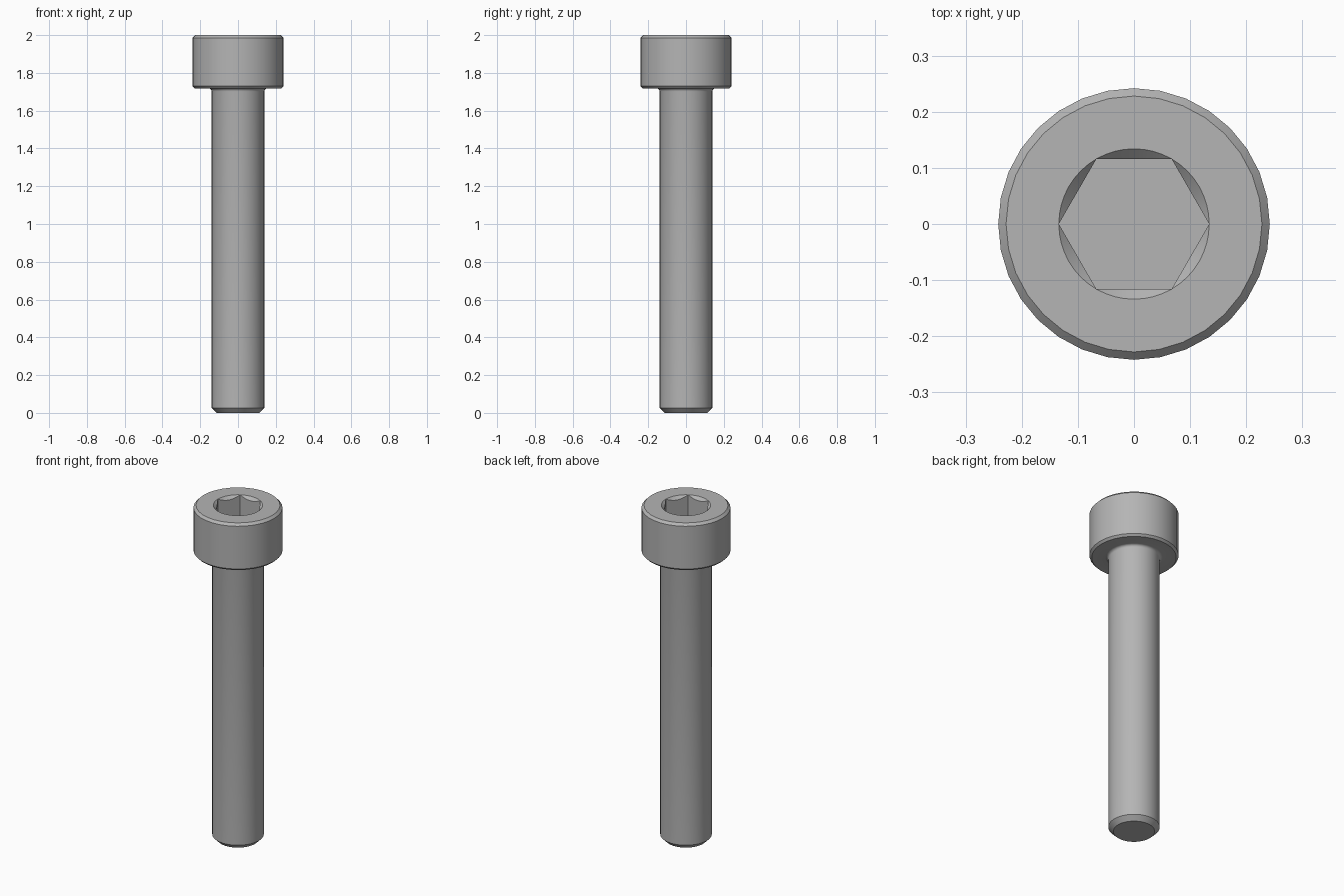
import bpy, bmesh, math

if "Cube" in bpy.data.objects:
    bpy.data.objects.remove(bpy.data.objects["Cube"])

SIDES, SOCKET_SIDES = 32, 48
TOP, HEAD_BASE = 2.0, 1.718
HEAD_R, SHANK_R, FILLET = 0.242, 0.14, 0.016
SOCKET_R, SOCKET_DEPTH = 0.134, 0.14

steel = bpy.data.materials.new("grey steel")
steel.use_nodes = True
colour = (0.46, 0.46, 0.46, 1)
steel.diffuse_color = colour
steel.node_tree.nodes["Principled BSDF"].inputs["Base Color"].default_value = colour

bm = bmesh.new()


def ring(count, shape):
    """Closed loop of vertices; shape(angle) gives radius and height."""
    verts = []
    for i in range(count):
        a = 2 * math.pi * i / count
        r, z = shape(a)
        verts.append(bm.verts.new((r * math.cos(a), r * math.sin(a), z)))
    return verts


def skin(rings):
    for low, high in zip(rings, rings[1:]):
        n = len(low)
        for i in range(n):
            j = (i + 1) % n
            bm.faces.new((low[i], low[j], high[j], high[i]))


# Turned profile: chamfered tip, shank, fillet, chamfered head
profile = [(0.113, 0), (SHANK_R, 0.027)]
for k in range(5):
    t = math.pi / 2 * k / 4
    profile.append((SHANK_R + FILLET * (1 - math.cos(t)),
                    HEAD_BASE - FILLET * (1 - math.sin(t))))
profile += [(0.23, HEAD_BASE), (HEAD_R, HEAD_BASE + 0.012),
            (HEAD_R, TOP - 0.014), (0.228, TOP)]
body = [ring(SIDES, lambda a, p=p: p) for p in profile]
skin(body)
bm.faces.new(body[0])


# Hexagonal socket with a conical countersink that scallops its walls
def hex_radius(a):
    return SOCKET_R * math.cos(math.pi / 6) / math.cos(a % (math.pi / 3) - math.pi / 6)


mouth = ring(SOCKET_SIDES, lambda a: (SOCKET_R, TOP))
scallop = ring(SOCKET_SIDES, lambda a: (hex_radius(a), TOP - SOCKET_R + hex_radius(a)))
floor = ring(SOCKET_SIDES, lambda a: (hex_radius(a), TOP - SOCKET_DEPTH))
skin([mouth, scallop, floor])
bm.faces.new(floor)

# Flat annular top face
rim = [bm.edges.get((loop[i - 1], loop[i])) for loop in (body[-1], mouth)
       for i in range(len(loop))]
bmesh.ops.triangle_fill(bm, edges=rim, use_beauty=True, normal=(0, 0, 1))

bmesh.ops.remove_doubles(bm, verts=bm.verts, dist=0.00001)
bmesh.ops.recalc_face_normals(bm, faces=bm.faces)

mesh = bpy.data.meshes.new("socket_head_bolt")
bm.to_mesh(mesh)
bm.free()
mesh.materials.append(steel)
bolt = bpy.data.objects.new("socket_head_bolt", mesh)
bpy.context.collection.objects.link(bolt)
bpy.ops.object.select_all(action="DESELECT")
bolt.select_set(True)
bpy.context.view_layer.objects.active = bolt
bpy.ops.object.shade_smooth_by_angle(angle=math.radians(30))
